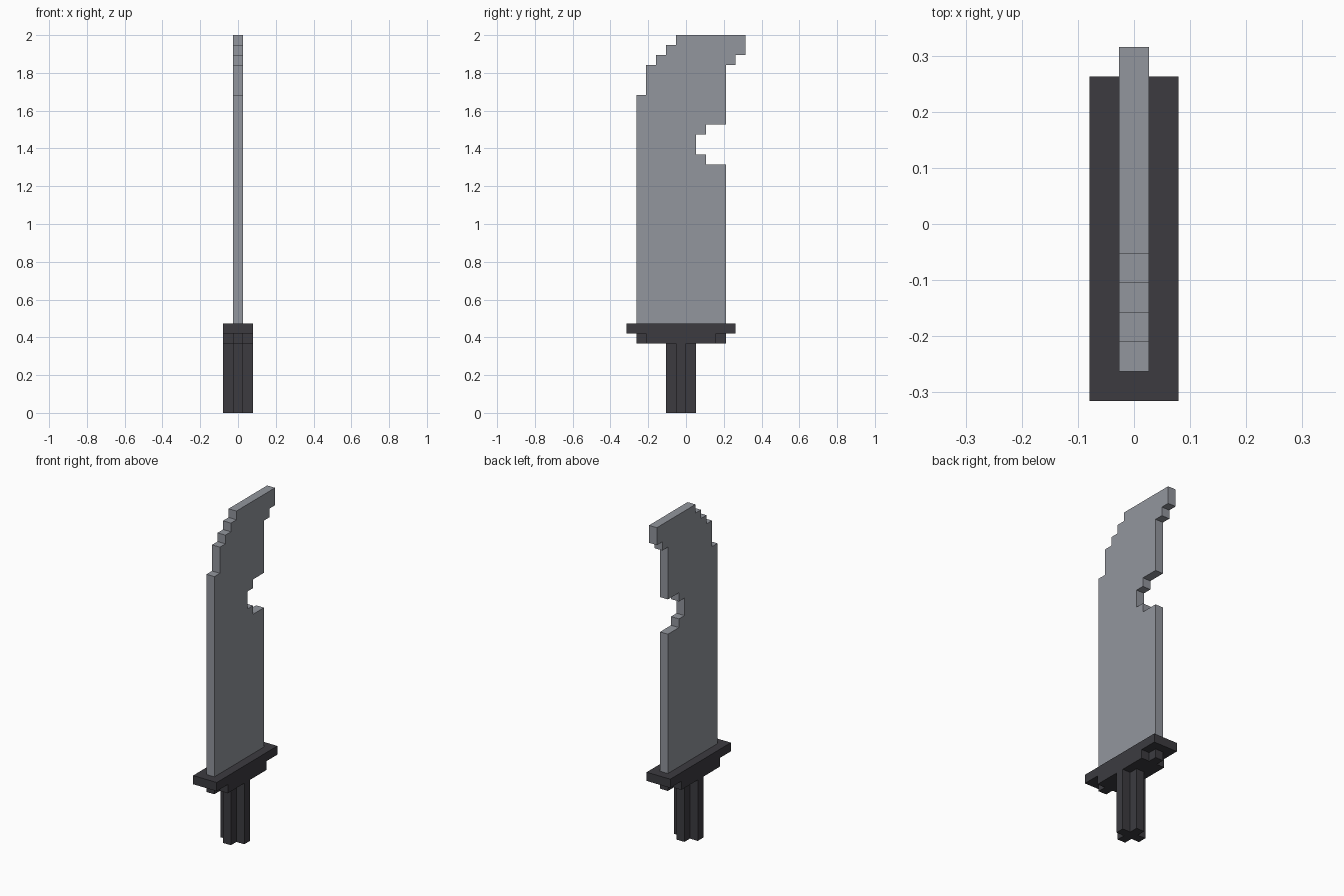
import bpy
import bmesh
from mathutils import Vector

cube = bpy.data.objects.get("Cube")
if cube:
    bpy.data.objects.remove(cube, do_unlink=True)

U = 2 / 38  # one block of the stepped design


def material(name, rgb):
    mat = bpy.data.materials.new(name)
    mat.use_nodes = True
    color = (*rgb, 1)
    mat.diffuse_color = color
    mat.node_tree.nodes["Principled BSDF"].inputs["Base Color"].default_value = color
    return mat


steel = material("steel_grey", (0.29, 0.305, 0.34))
dark = material("dark_charcoal", (0.045, 0.044, 0.051))


def prism(name, outline, direction, mat):
    """Extrude a closed outline, given in blocks, along a direction."""
    bm = bmesh.new()
    face = bm.faces.new([bm.verts.new(Vector(p) * U) for p in outline])
    extruded = bmesh.ops.extrude_face_region(bm, geom=[face])["geom"]
    verts = [g for g in extruded if isinstance(g, bmesh.types.BMVert)]
    bmesh.ops.translate(bm, verts=verts, vec=Vector(direction) * U)
    bmesh.ops.recalc_face_normals(bm, faces=bm.faces)
    mesh = bpy.data.meshes.new(name)
    bm.to_mesh(mesh)
    bm.free()
    mesh.materials.append(mat)
    obj = bpy.data.objects.new(name, mesh)
    bpy.context.collection.objects.link(obj)
    return obj


def cross(y0, y1, z):
    """Plus-shaped outline: wide middle, one-block tabs at both ends."""
    w, n = 1.5, 0.5
    half = [(n, y0), (n, y0 + 1), (w, y0 + 1), (w, y1 - 1), (n, y1 - 1), (n, y1)]
    ring = half + [(-x, y) for x, y in reversed(half)]
    return [(x, y, z) for x, y in ring]


# Handle and the stepped collar beneath the guard
prism("handle", cross(-2, 1, 0), (0, 0, 7), dark)
prism("guard_collar", cross(-5, 4, 7), (0, 0, 1), dark)

# Flat crossguard
guard = [(-1.5, -6, 8), (1.5, -6, 8), (1.5, 5, 8), (-1.5, 5, 8)]
prism("crossguard", guard, (0, 0, 1), dark)

# Blade: stepped front curve, hooked tip and notch in the back edge
start = (-5, 9)
front_steps = [(-5, 32), (-4, 35), (-3, 36), (-2, 37), (-1, 38)]
back_steps = [(6, 36), (5, 35), (4, 29), (2, 28), (1, 26), (2, 25), (4, 9)]
profile = [start]
for y, z in front_steps:
    profile += [(y, profile[-1][1]), (y, z)]
for y, z in back_steps:
    profile += [(y, profile[-1][1]), (y, z)]
profile = [p for i, p in enumerate(profile) if i == 0 or p != profile[i - 1]]
prism("blade", [(-0.5, y, z) for y, z in profile], (1, 0, 0), steel)
